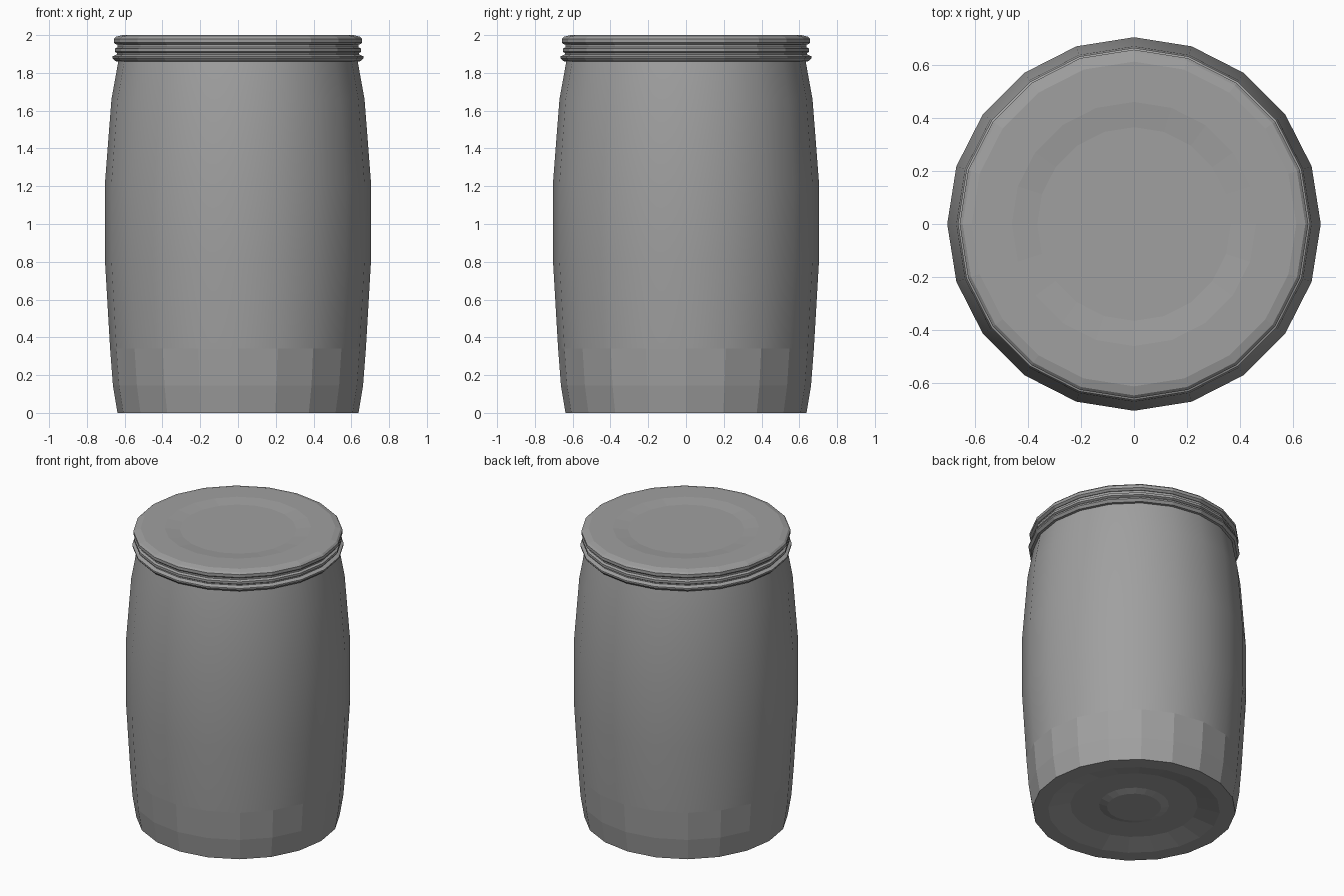
import bpy, bmesh, math

if "Cube" in bpy.data.objects:
    bpy.data.objects.remove(bpy.data.objects["Cube"])

SIDES = 20

grey = bpy.data.materials.new("mid grey plastic")
grey.diffuse_color = (0.35, 0.35, 0.35, 1)
grey.use_nodes = True
grey.node_tree.nodes["Principled BSDF"].inputs["Base Color"].default_value = grey.diffuse_color


def lathe(name, profile, smooth_above=None):
    """Spin an (r, z) profile, listed bottom to top on the outside, round z."""
    bm = bmesh.new()
    rings = []
    for r, z in profile:
        if r == 0:
            rings.append([bm.verts.new((0, 0, z))] * SIDES)
        else:
            rings.append([bm.verts.new((r * math.cos(2 * math.pi * i / SIDES),
                                        r * math.sin(2 * math.pi * i / SIDES), z))
                          for i in range(SIDES)])
    for a, b in zip(rings, rings[1:]):
        for i in range(SIDES):
            j = (i + 1) % SIDES
            quad = list(dict.fromkeys((a[i], a[j], b[j], b[i])))
            bm.faces.new(quad)
    for f in bm.faces:
        low = min(v.co.z for v in f.verts)
        f.smooth = smooth_above is not None and low > smooth_above
    me = bpy.data.meshes.new(name)
    bm.to_mesh(me)
    bm.free()
    me.materials.append(grey)
    ob = bpy.data.objects.new(name, me)
    bpy.context.collection.objects.link(ob)
    return ob


# Barrel body with a stepped, recessed base; smooth above the faceted foot
lathe("barrel_body", [
    (0, 0.02), (0.17, 0.02), (0.22, 0.035), (0.40, 0.035), (0.54, 0.0), (0.638, 0.0),
    (0.662, 0.145), (0.677, 0.34), (0.704, 0.80), (0.704, 1.22),
    (0.670, 1.66), (0.632, 1.87)], smooth_above=0.33)

# Two ridges round the neck, running up under the lid
lathe("neck_ridges", [
    (0.630, 1.86), (0.650, 1.862), (0.664, 1.878), (0.664, 1.888), (0.640, 1.898),
    (0.640, 1.905), (0.652, 1.912), (0.652, 1.928), (0.638, 1.936), (0.638, 1.955)])

# Lid with rounded rim and a shallow dished centre
lathe("lid", [
    (0.630, 1.948), (0.645, 1.950), (0.657, 1.960), (0.657, 1.980), (0.646, 1.991),
    (0.612, 2.0), (0.46, 2.0), (0.365, 1.99), (0, 1.99)])
